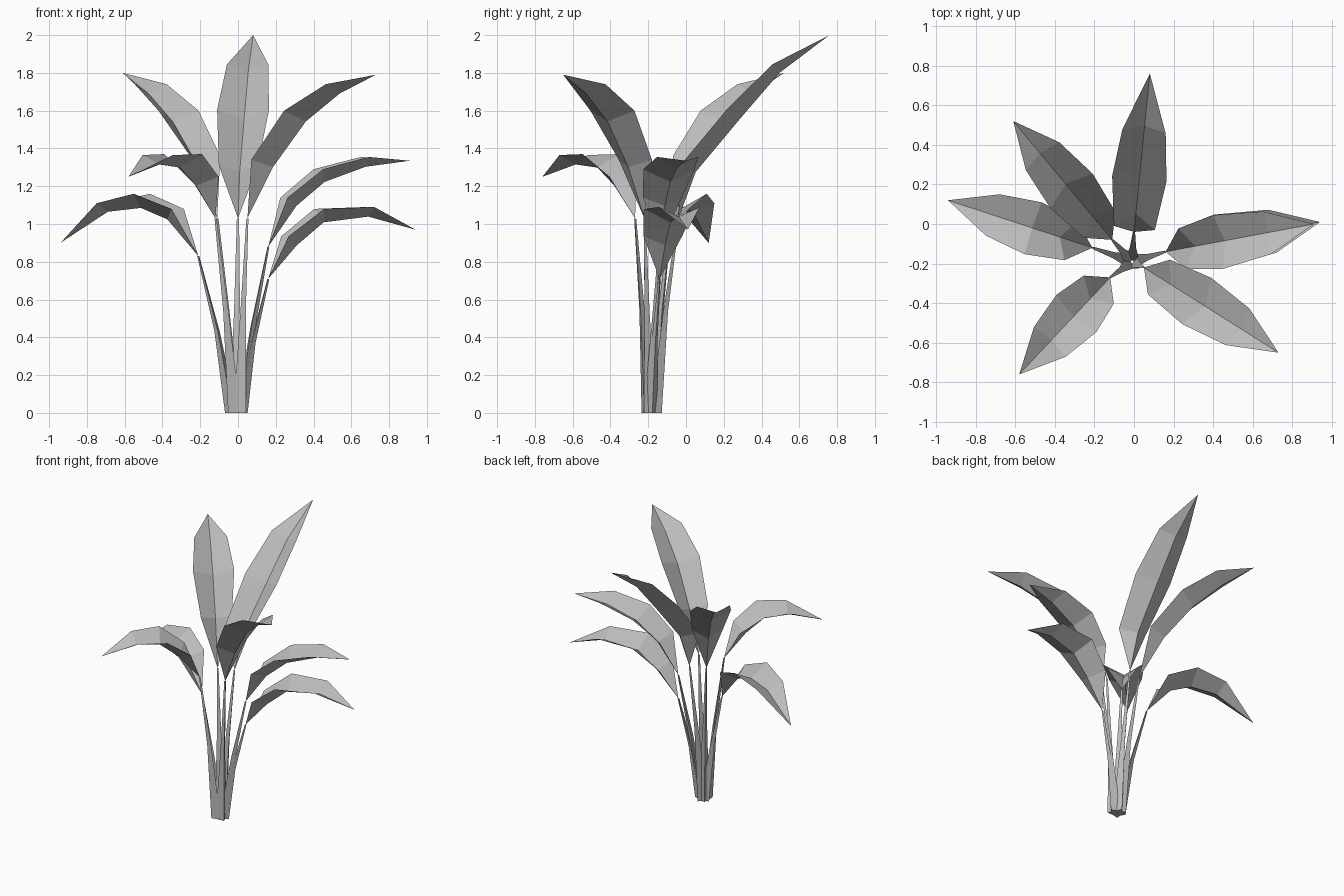
import bpy
from mathutils import Vector

cube = bpy.data.objects.get("Cube")
if cube:
    bpy.data.objects.remove(cube, do_unlink=True)

UP = Vector((0, 0, 1))
FOOT = Vector((-0.01, -0.19, 0))
# Half width and fold depth of the three leaf sections, from stalk to tip
HALF_WIDTHS = (0.104, 0.138, 0.11)
FOLD_DEPTHS = (0.08, 0.075, 0.052)


def make_material(name, value):
    mat = bpy.data.materials.new(name)
    mat.use_nodes = True
    colour = (value, value, value, 1)
    mat.diffuse_color = colour
    mat.node_tree.nodes["Principled BSDF"].inputs["Base Color"].default_value = colour
    return mat


PLANT_GREY = make_material("plant_grey", 0.5)


def make_object(name, verts, faces):
    mesh = bpy.data.meshes.new(name)
    mesh.from_pydata(verts, [], faces)
    mesh.materials.append(PLANT_GREY)
    mesh.update()
    obj = bpy.data.objects.new(name, mesh)
    bpy.context.collection.objects.link(obj)
    return obj


def heading(base, tip):
    flat = Vector((tip[0] - base[0], tip[1] - base[1], 0))
    return flat.normalized(), flat.length


def make_leaf(name, base, tip, sections):
    """Folded blade: point, three V-shaped sections, point."""
    base, tip = Vector(base), Vector(tip)
    out, reach = heading(base, tip)
    side = out.cross(UP)
    path = [base]
    path += [base + out * d + UP * (z - base.z) for d, z in sections]
    path.append(tip)
    verts = [base]
    for i, (half, depth) in enumerate(zip(HALF_WIDTHS, FOLD_DEPTHS), start=1):
        tangent = (path[i + 1] - path[i - 1]).normalized()
        below = tangent.cross(side)
        if below.z > 0:
            below = -below
        verts += [path[i] - side * half, path[i] + below * depth, path[i] + side * half]
    verts.append(tip)
    last = len(verts) - 1
    faces = [(0, 2, 1), (0, 3, 2)]
    for row in range(2):
        a = 1 + row * 3
        for k in (a, a + 1):
            faces.append((k, k + 1, k + 4, k + 3))
    faces += [(last - 3, last - 2, last), (last - 2, last - 1, last)]
    make_object(name, verts, faces)


def make_stalk(name, base, tip):
    """Tapered three-sided stalk with one slight bend."""
    base = Vector(base)
    out, reach = heading(base, tip)
    side = out.cross(UP)
    foot = FOOT + out * 0.025
    knee = foot.lerp(base, 0.43)
    knee.z = base.z * 0.52
    verts = []
    for centre, radius in ((foot, 0.037), (knee, 0.016), (base, 0.006)):
        verts += [centre + out * radius,
                  centre - out * radius * 0.5 + side * radius,
                  centre - out * radius * 0.5 - side * radius]
    faces = [(0, 2, 1), (6, 7, 8)]
    for row in (0, 3):
        for k in range(3):
            n = (k + 1) % 3
            faces.append((row + k, row + n, row + n + 3, row + k + 3))
    make_object(name, verts, faces)


# Each leaf: name, foot of the blade, tip, then (reach, height) of its sections
LEAVES = [
    ("back", (0, -0.04, 1.03), (0.08, 0.76, 2.0),
     ((0.02, 1.31), (0.27, 1.605), (0.51, 1.845))),
    ("back_right", (-0.11, -0.08, 1.03), (-0.61, 0.52, 1.8),
     ((0.1, 1.36), (0.32, 1.6), (0.55, 1.74))),
    ("front_left", (0.05, -0.22, 1.03), (0.73, -0.65, 1.79),
     ((0.09, 1.34), (0.317, 1.6), (0.56, 1.74))),
    ("front_right", (-0.12, -0.27, 1.03), (-0.58, -0.76, 1.25),
     ((0.085, 1.25), (0.25, 1.37), (0.446, 1.365))),
    ("right", (-0.21, -0.12, 0.83), (-0.94, 0.12, 0.9),
     ((0.115, 1.08), (0.315, 1.16), (0.53, 1.11))),
    ("upper_left", (0.16, -0.14, 0.88), (0.91, 0.0, 1.335),
     ((0.085, 1.14), (0.27, 1.29), (0.52, 1.355))),
    ("lower_left", (0.16, -0.14, 0.71), (0.94, 0.01, 0.97),
     ((0.09, 0.935), (0.275, 1.08), (0.55, 1.09))),
]

for label, base, tip, sections in LEAVES:
    make_leaf(label + "_leaf", base, tip, sections)
    make_stalk(label + "_stalk", base, tip)
